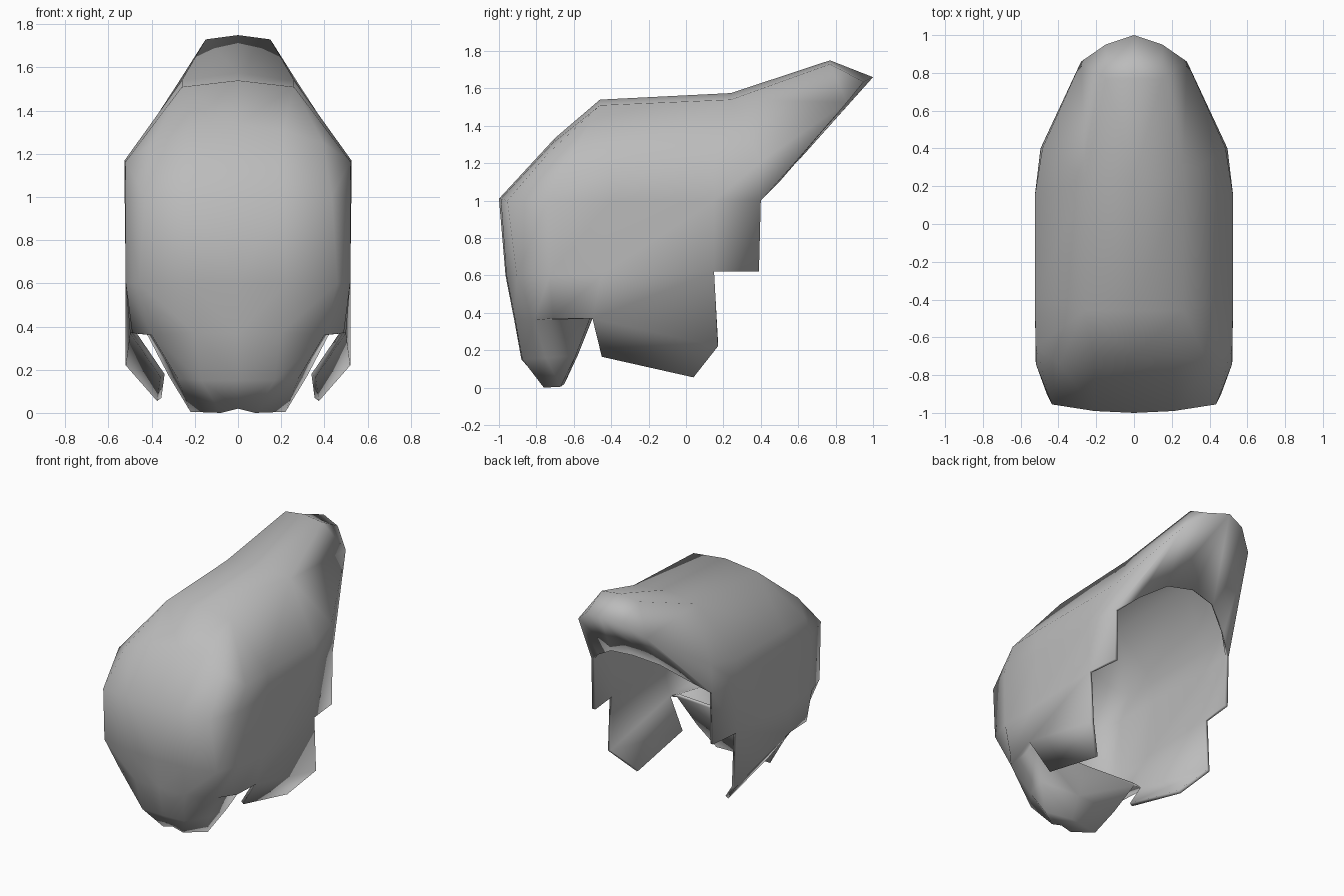
import bpy
import bmesh

default_cube = bpy.data.objects.get("Cube")
if default_cube:
    bpy.data.objects.remove(default_cube, do_unlink=True)


def make_material(name, color):
    mat = bpy.data.materials.new(name)
    mat.use_nodes = True
    mat.diffuse_color = color
    mat.node_tree.nodes["Principled BSDF"].inputs["Base Color"].default_value = color
    return mat


class HalfShell:
    """Collects strips of faces for one half, sharing points that coincide."""

    def __init__(self):
        self.bm = bmesh.new()
        self.points = {}

    def vert(self, co):
        if co not in self.points:
            self.points[co] = self.bm.verts.new(co)
        return self.points[co]

    def face(self, *corners):
        verts = list(dict.fromkeys(self.vert(co) for co in corners))
        if len(verts) > 2:
            self.bm.faces.new(verts)

    def strip(self, lower, upper):
        # A repeated point in a row turns that quad into a triangle.
        for i in range(len(lower) - 1):
            self.face(lower[i], lower[i + 1], upper[i + 1], upper[i])


# Rows of the half section, from the centre line round to the rear rim
jaw_corner = (.22, -.67, .005)
jaw_tip = [(0, -.76, .02), (.08, -.76, 0), jaw_corner, jaw_corner]
jaw_low = [(0, -.88, .15), (.17, -.875, .15), (.28, -.75, .16), (.32, -.59, .17)]
jaw_top = [(0, -.92, .37), (.2, -.915, .37), (.4, -.81, .36), (.43, -.51, .38)]
side_low = [(.49, -.71, .37), (.5, -.5, .37)]
waist = [(0, -.965, .6), (.22, -.96, .6), (.46, -.905, .6), (.52, -.73, .6),
         (.52, -.45, .6), (.52, .15, .62), (.495, .39, .62)]
brow = [(0, -1, 1.01), (.21, -.99, 1.01), (.435, -.955, 1), (.52, -.74, 1),
        (.525, -.4, 1), (.525, .15, 1), (.495, .4, 1)]
ridge = [(0, -.7, 1.335), (.21, -.71, 1.31), (.395, -.74, 1.25), (.52, -.65, 1.165),
         (.525, -.4, 1.17), (.525, .15, 1.17), (.485, .4, 1.21)]

# Back of the chin, at the centre line
chin_back = [(0, -.65, .02), (0, -.58, .17), (0, -.5, .37)]

# Centre and shoulder points along the roof and rear crest
roof_front = [(0, -.46, 1.54), (.26, -.46, 1.51)]
roof_back = [(0, .24, 1.575), (.26, .24, 1.54)]
crest_top = [(0, .77, 1.75), (.15, .77, 1.73)]
crest_tip = [(0, 1, 1.66), (.15, .95, 1.635)]
crest_side = (.28, .86, 1.525)
rear_rim = (.4, .6, 1.225)
arch = [(0, .62, 1.235), (.2, .59, 1.205), (.37, .495, 1.095), brow[6]]

shell = HalfShell()

# Jaw and front
shell.strip(jaw_tip, jaw_low)
shell.strip(jaw_low, jaw_top)
shell.strip(jaw_top[:3] + side_low[:1], waist[:4])
shell.face(jaw_top[2], side_low[0], side_low[1], jaw_top[3])

# Underside and back of the chin
shell.face(jaw_tip[0], jaw_tip[1], jaw_corner, chin_back[0])
shell.strip(chin_back, [jaw_corner, jaw_low[3], jaw_top[3]])

# Side walls and brow
shell.strip(side_low, waist[3:5])
shell.strip(waist, brow)
shell.strip(brow, ridge)

# Roof
shoulder = roof_front[1]
shell.strip(ridge[:5], roof_front + [shoulder] * 3)
shell.face(ridge[4], ridge[5], roof_back[1], shoulder)
shell.strip(roof_front, roof_back)

# Rear crest and its underside
shell.strip(roof_back, crest_top)
shell.face(roof_back[1], ridge[5], ridge[6])
shell.face(roof_back[1], ridge[6], crest_side, crest_top[1])
shell.face(brow[6], rear_rim, crest_side, ridge[6])
shell.strip(crest_top + [crest_side], crest_tip + [crest_side])
shell.strip(crest_tip + [crest_side], arch[:2] + [arch[1]])
shell.face(crest_side, rear_rim, arch[2], arch[1])
shell.face(rear_rim, arch[3], arch[2])

# Cheek flap, folded inwards below the side wall
flap_fold = [side_low[1], (.52, .17, .22)]
flap_tip = [(.36, -.45, .165), (.375, .04, .055)]
shell.strip(flap_fold, waist[4:6])
shell.strip(flap_tip, flap_fold)

# Make every face point outwards
bm = shell.bm
bmesh.ops.recalc_face_normals(bm, faces=bm.faces)
bm.normal_update()
front_face = min(bm.faces, key=lambda f: f.calc_center_median().y)
if front_face.normal.y > 0:
    bmesh.ops.reverse_faces(bm, faces=bm.faces)

mesh = bpy.data.meshes.new("helmet_shell")
bm.to_mesh(mesh)
bm.free()
mesh.materials.append(make_material("plain_grey", (.5, .5, .5, 1)))
helmet = bpy.data.objects.new("helmet_shell", mesh)
bpy.context.collection.objects.link(helmet)
bpy.context.view_layer.objects.active = helmet
helmet.select_set(True)

# Mirror the half, then thicken it inwards
mirror = helmet.modifiers.new("mirror", "MIRROR")
mirror.use_clip = True
solid = helmet.modifiers.new("thickness", "SOLIDIFY")
solid.thickness = .025
solid.offset = -1
for modifier in (mirror, solid):
    bpy.ops.object.modifier_apply(modifier=modifier.name)
bpy.ops.object.shade_smooth()
